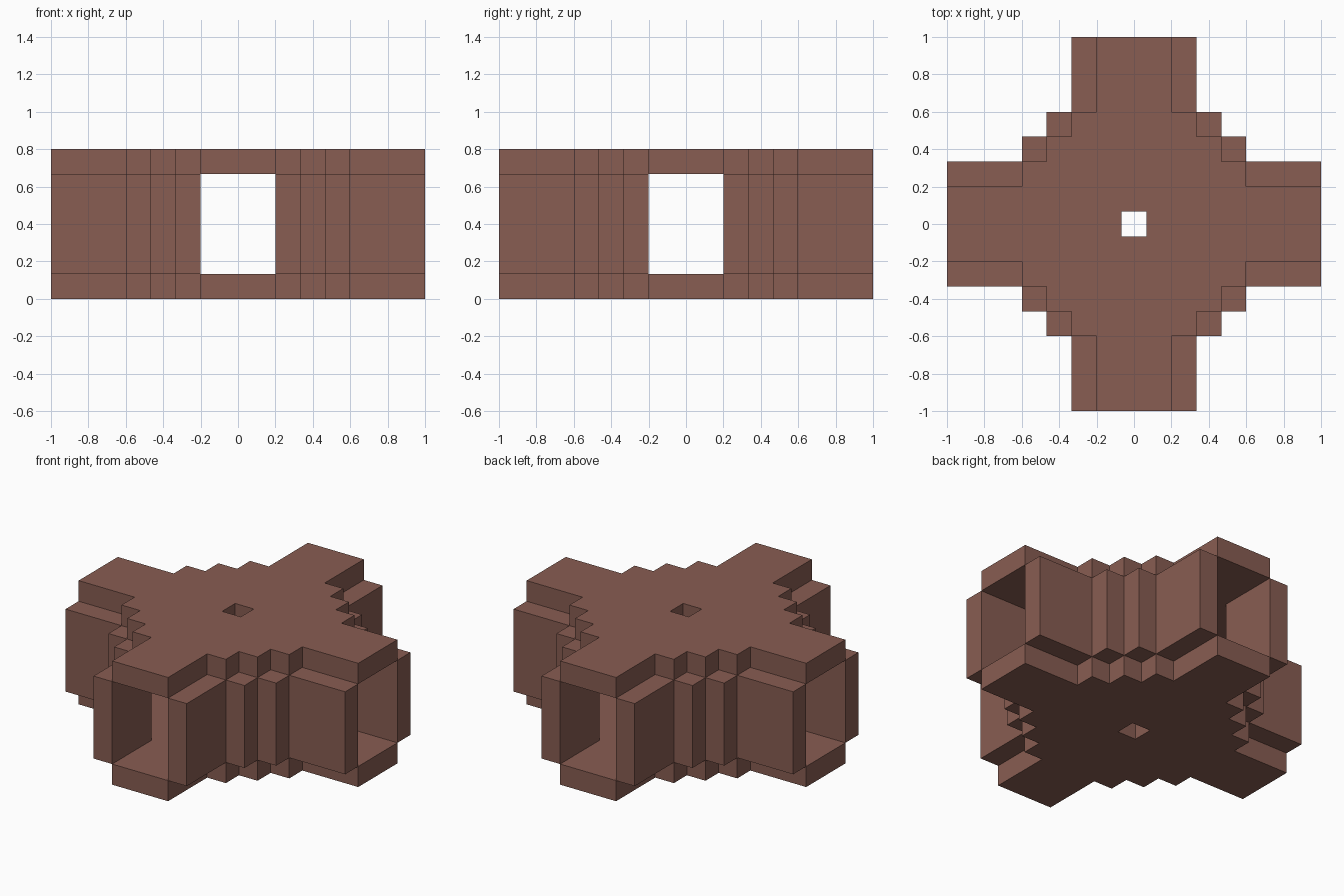
import bpy
import bmesh
from mathutils import Matrix, Vector

U = 2 / 15  # size of one block

old = bpy.data.objects.get("Cube")
if old:
    bpy.data.objects.remove(old, do_unlink=True)

brown = bpy.data.materials.new("brown")
brown.use_nodes = True
brown.diffuse_color = (0.246, 0.109, 0.084, 1)
bsdf = next(n for n in brown.node_tree.nodes if n.type == "BSDF_PRINCIPLED")
bsdf.inputs["Base Color"].default_value = brown.diffuse_color


def add_object(name, bm):
    bmesh.ops.recalc_face_normals(bm, faces=bm.faces)
    mesh = bpy.data.meshes.new(name)
    bm.to_mesh(mesh)
    bm.free()
    mesh.materials.append(brown)
    obj = bpy.data.objects.new(name, mesh)
    bpy.context.collection.objects.link(obj)
    return obj


def four_turns(corner):
    """Repeat one corner of an outline around the z axis."""
    points = []
    for _ in range(4):
        points += corner
        corner = [(-y, x) for x, y in corner]
    return points


def slab(name, bottom):
    """Stepped cross with a square hole, one block thick."""
    bm = bmesh.new()
    edges = []
    for outline in (four_turns(cross_corner), four_turns([(0.5, 0.5)])):
        verts = [bm.verts.new((x * U, y * U, bottom * U)) for x, y in outline]
        edges += [bm.edges.new((verts[i - 1], verts[i])) for i in range(len(verts))]
    bmesh.ops.triangle_fill(bm, edges=edges, use_beauty=True, normal=(0, 0, 1))
    bmesh.ops.dissolve_limit(bm, angle_limit=0.01, verts=[], edges=bm.edges)
    top = bmesh.ops.extrude_face_region(bm, geom=bm.faces[:])["geom"]
    moved = [g for g in top if isinstance(g, bmesh.types.BMVert)]
    bmesh.ops.translate(bm, verts=moved, vec=(0, 0, U))
    return add_object(name, bm)


def wall(name, centre, size, turn):
    """Upright block between the slabs, turned by quarters about z."""
    bm = bmesh.new()
    place = Matrix.Rotation(turn, 4, "Z") @ Matrix.Translation(Vector(centre) * U)
    bmesh.ops.create_cube(bm, size=U, matrix=place @ Matrix.Diagonal((*size, 1)))
    return add_object(name, bm)


# Floor and roof
cross_corner = [(7.5, 1.5), (4.5, 1.5), (4.5, 2.5), (3.5, 2.5), (3.5, 3.5),
                (2.5, 3.5), (2.5, 4.5), (1.5, 4.5), (1.5, 7.5)]
slab("floor_slab", 0)
slab("roof_slab", 5)

# Walls along the four arms and stepped posts in the four corners
quarter = 1.5707963
for i, corner in enumerate(("back_left", "back_right", "front_right", "front_left")):
    turn = i * quarter
    wall(corner + "_arm_wall_1", (6, 2, 3), (3, 1, 4), turn)
    wall(corner + "_post_1", (4, 3, 3), (1, 1, 4), turn)
    wall(corner + "_post_2", (3, 4, 3), (1, 1, 4), turn)
    wall(corner + "_arm_wall_2", (2, 6, 3), (1, 3, 4), turn)
